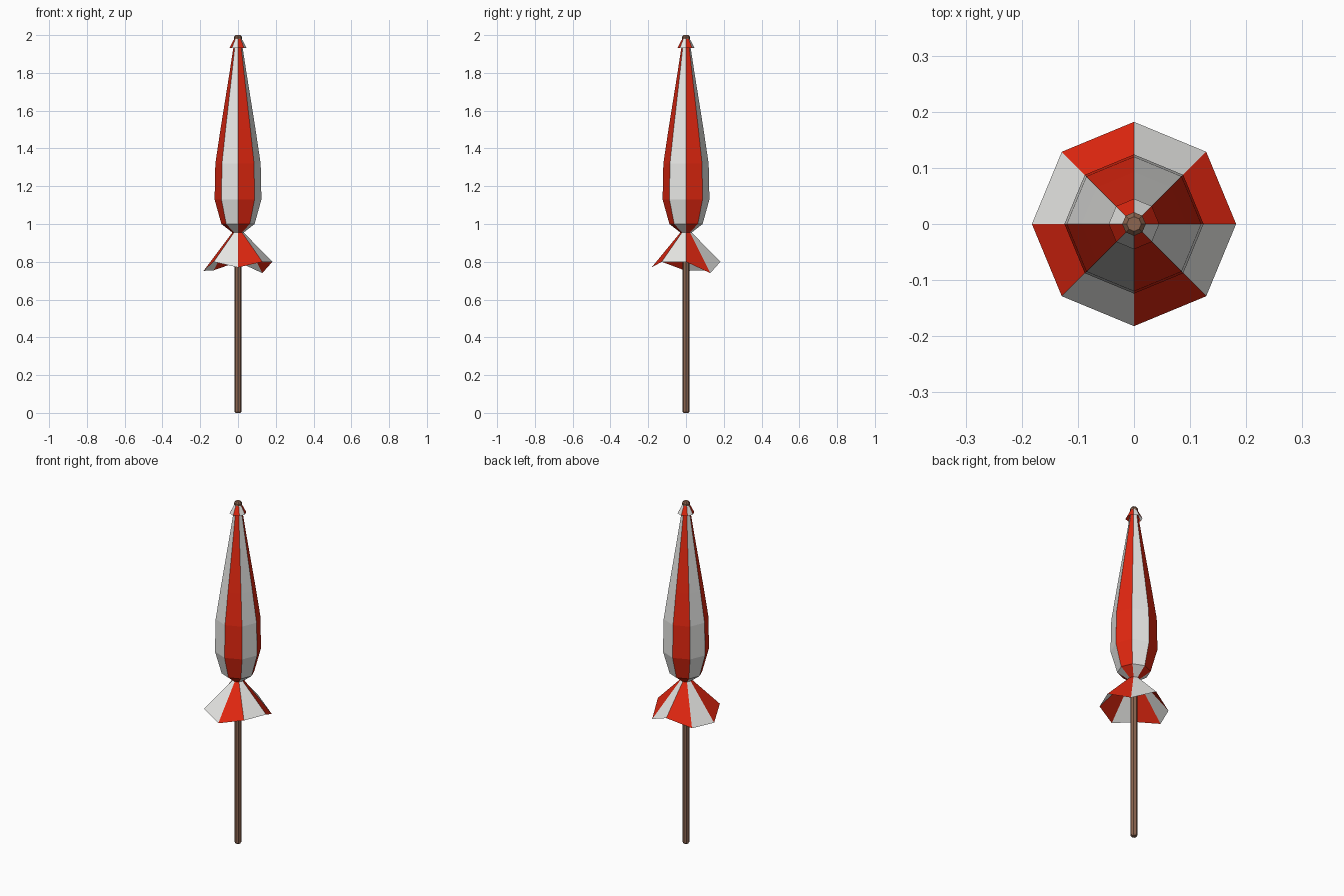
import bpy, bmesh
from math import cos, sin, pi

SIDES = 8

cube = bpy.data.objects.get("Cube")
if cube:
    bpy.data.objects.remove(cube, do_unlink=True)


def make_material(name, rgb):
    mat = bpy.data.materials.new(name)
    mat.use_nodes = True
    color = (*rgb, 1.0)
    mat.diffuse_color = color
    mat.node_tree.nodes["Principled BSDF"].inputs["Base Color"].default_value = color
    return mat


RED = make_material("red cloth", (0.75, 0.02, 0.005))
WHITE = make_material("white cloth", (0.8, 0.8, 0.78))
WOOD = make_material("brown wood", (0.26, 0.13, 0.08))


def ring(bm, radius, heights):
    """One octagonal ring with a height for every corner."""
    return [bm.verts.new((radius * cos(2 * pi * i / SIDES),
                          radius * sin(2 * pi * i / SIDES), heights[i]))
            for i in range(SIDES)]


def lathe(name, profile, materials, hem=None, capped=False):
    """Octagonal shell from (radius, z) pairs listed bottom to top;
    the gores take the materials in turn."""
    bm = bmesh.new()
    rings = [ring(bm, *hem)] if hem else []
    rings += [ring(bm, r, [z] * SIDES) for r, z in profile]
    for low, high in zip(rings, rings[1:]):
        for i in range(SIDES):
            j = (i + 1) % SIDES
            face = bm.faces.new((low[i], low[j], high[j], high[i]))
            face.material_index = i % len(materials)
    if capped:
        bm.faces.new(rings[0][::-1])
        bm.faces.new(rings[-1])
    mesh = bpy.data.meshes.new(name)
    bm.to_mesh(mesh)
    bm.free()
    for mat in materials:
        mesh.materials.append(mat)
    obj = bpy.data.objects.new(name, mesh)
    bpy.context.collection.objects.link(obj)
    return obj


# Wooden pole with bevelled ends
lathe("pole", [(0.013, 0), (0.019, 0.008), (0.019, 1.975), (0.021, 1.98),
               (0.021, 1.99), (0.013, 2.0)], [WOOD], capped=True)

# Folded canopy: uneven flared hem, tied waist, belly and long taper
hem_heights = [0.80, 0.74, 0.80, 0.755, 0.752, 0.80, 0.77, 0.80]
lathe("folded_canopy",
      [(0.03, 0.955), (0.088, 1.0), (0.124, 1.13), (0.12, 1.32),
       (0.093, 1.5), (0.045, 1.8), (0.019, 1.97)],
      [RED, WHITE], hem=(0.182, hem_heights))

# Small striped vent cap around the tip
lathe("top_cap", [(0.045, 1.932), (0.019, 1.982)], [RED, WHITE])
